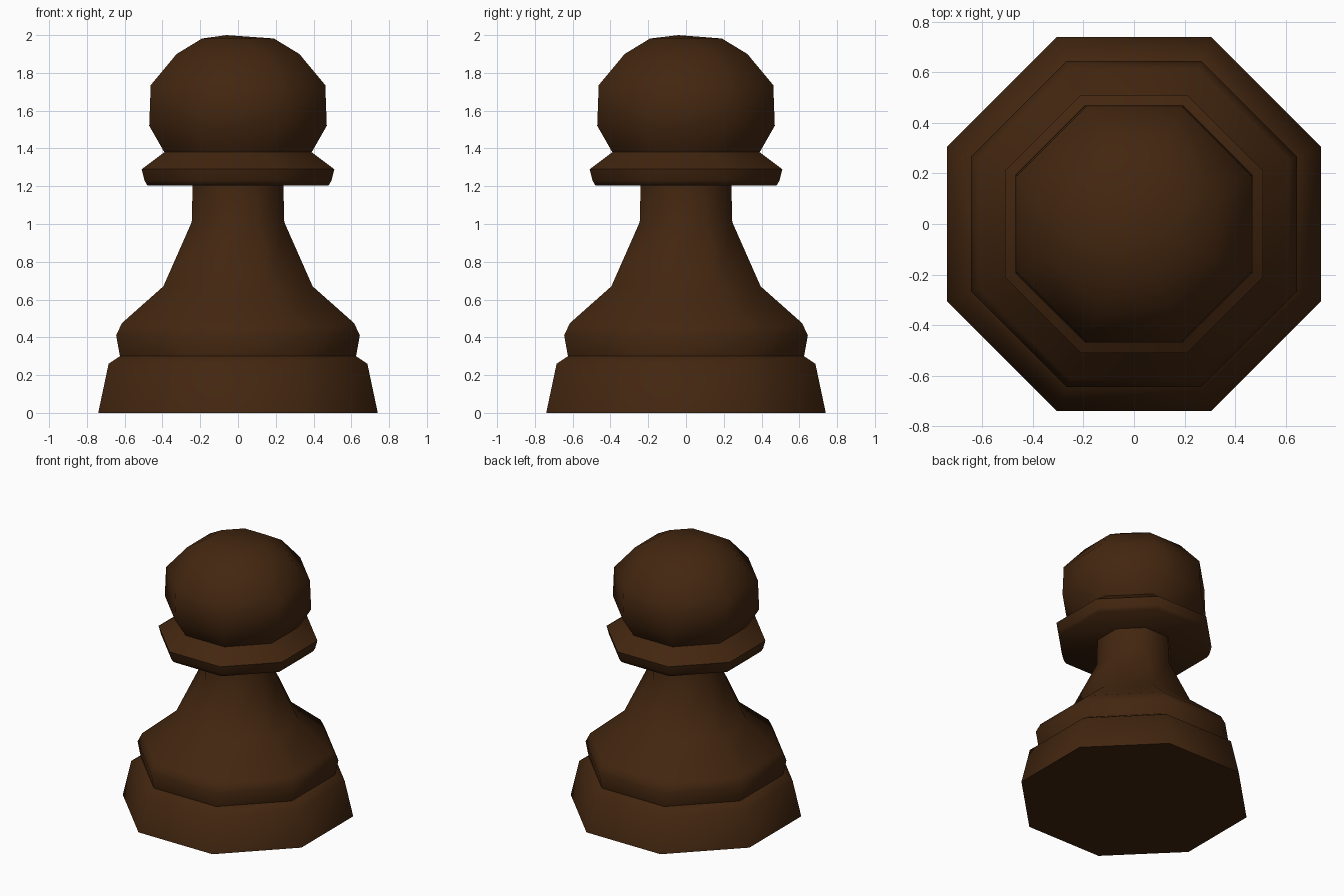
import bpy, bmesh, math

if "Cube" in bpy.data.objects:
    bpy.data.objects.remove(bpy.data.objects["Cube"])

SIDES = 8

wood = bpy.data.materials.new("dark_brown_wood")
wood.diffuse_color = (0.056, 0.0195, 0.005, 1)
wood.use_nodes = True
wood.node_tree.nodes["Principled BSDF"].inputs["Base Color"].default_value = wood.diffuse_color


def lathe(name, profile, tip=None):
    """Octagonal turned part; profile gives (distance to flat, height)."""
    bm = bmesh.new()
    rings = []
    for flat, z in profile:
        r = flat / math.cos(math.pi / SIDES)
        rings.append([bm.verts.new((r * math.cos((i + 0.5) * math.tau / SIDES),
                                    r * math.sin((i + 0.5) * math.tau / SIDES), z))
                      for i in range(SIDES)])
    for low, high in zip(rings, rings[1:]):
        for i in range(SIDES):
            j = (i + 1) % SIDES
            bm.faces.new((low[i], low[j], high[j], high[i]))
    bm.faces.new(rings[0][::-1])
    if tip:
        top = bm.verts.new(tip)
        for i in range(SIDES):
            bm.faces.new((rings[-1][i], rings[-1][(i + 1) % SIDES], top))
    else:
        bm.faces.new(rings[-1])
    bmesh.ops.recalc_face_normals(bm, faces=bm.faces)
    mesh = bpy.data.meshes.new(name)
    bm.to_mesh(mesh)
    bm.free()
    mesh.materials.append(wood)
    obj = bpy.data.objects.new(name, mesh)
    bpy.context.collection.objects.link(obj)
    bpy.ops.object.select_all(action='DESELECT')
    obj.select_set(True)
    bpy.context.view_layer.objects.active = obj
    bpy.ops.object.shade_smooth_by_angle(angle=math.radians(65))
    return obj


# Stepped foot, tapering body and neck
lathe("base_and_neck", [(0.74, 0), (0.685, 0.26), (0.625, 0.30), (0.645, 0.41),
                        (0.615, 0.475), (0.395, 0.67), (0.245, 1.01), (0.24, 1.21)])

# Collar and rounded head, with a slightly off-centre crown point
lathe("collar_and_head", [(0.48, 1.205), (0.495, 1.23), (0.51, 1.29), (0.39, 1.38),
                          (0.47, 1.52), (0.462, 1.735), (0.325, 1.90), (0.19, 1.982)],
      tip=(-0.06, -0.04, 2.0))
